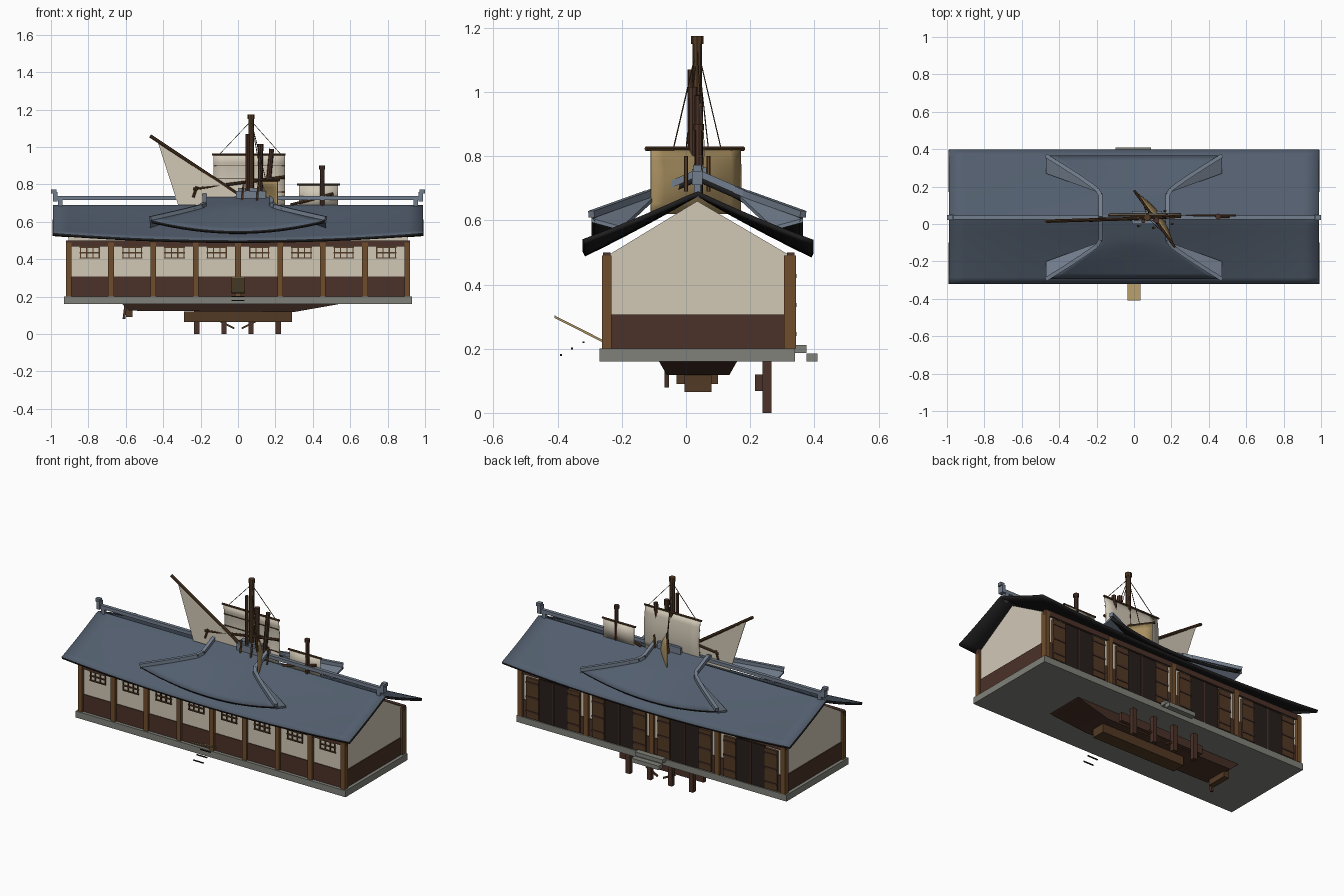
import bpy, bmesh, math
from mathutils import Vector, Matrix

if "Cube" in bpy.data.objects:
    bpy.data.objects.remove(bpy.data.objects["Cube"])


def material(name, r, g, b):
    m = bpy.data.materials.new(name)
    m.use_nodes = True
    m.diffuse_color = (r, g, b, 1)
    m.node_tree.nodes["Principled BSDF"].inputs["Base Color"].default_value = (r, g, b, 1)
    return m


SLATE = material("slate tile", .085, .112, .155)
LINING = material("dark lining", .014, .013, .013)
PLASTER = material("cream plaster", .64, .58, .47)
BOARD = material("red brown board", .07, .032, .021)
POST = material("warm timber", .16, .075, .025)
DARK = material("dark timber", .085, .042, .018)
VOID = material("doorway dark", .02, .013, .011)
STONE = material("grey stone", .22, .22, .195)
TAN = material("tan canvas", .40, .28, .12)
RIDGE = material("ridge tile", .17, .21, .27)
MID = .035  # ridge line in y


def finish(name, bm, *mats):
    me = bpy.data.meshes.new(name)
    bm.to_mesh(me)
    bm.free()
    for m in mats:
        me.materials.append(m)
    ob = bpy.data.objects.new(name, me)
    bpy.context.collection.objects.link(ob)
    return ob


def boxes(name, mat, spans):
    """Axis aligned boxes, each given as x0, x1, y0, y1, z0, z1."""
    bm = bmesh.new()
    for x0, x1, y0, y1, z0, z1 in spans:
        mtx = Matrix.Translation(((x0 + x1) / 2, (y0 + y1) / 2, (z0 + z1) / 2))
        bmesh.ops.create_cube(bm, size=1, matrix=mtx @ Matrix.Diagonal((x1 - x0, y1 - y0, z1 - z0, 1)))
    return finish(name, bm, mat)


def rods(name, mat, segments, sides=8):
    """Straight bars, each given as start, end, radius."""
    bm = bmesh.new()
    for a, b, r in segments:
        a, b = Vector(a), Vector(b)
        mtx = Matrix.Translation((a + b) / 2) @ (b - a).to_track_quat('Z', 'Y').to_matrix().to_4x4()
        if sides == 4:
            mtx = mtx @ Matrix.Rotation(math.pi / 4, 4, 'Z')
        bmesh.ops.create_cone(bm, cap_ends=True, segments=sides, radius1=r, radius2=r,
                              depth=(b - a).length, matrix=mtx)
    return finish(name, bm, mat)


def sheet(name, fn, nu, nv, thick, *mats):
    """Grid surface from fn(u, v), thickened below with the second material."""
    bm = bmesh.new()
    g = [[bm.verts.new(fn(i / nu, j / nv)) for j in range(nv + 1)] for i in range(nu + 1)]
    for i in range(nu):
        for j in range(nv):
            bm.faces.new((g[i][j], g[i + 1][j], g[i + 1][j + 1], g[i][j + 1])).smooth = True
    ob = finish(name, bm, *mats)
    s = ob.modifiers.new("thickness", 'SOLIDIFY')
    s.thickness, s.offset = thick, -1
    s.material_offset = s.material_offset_rim = len(mats) - 1
    return ob


def prism(name, mat, outline, depth):
    """Closed outline extruded along a vector."""
    bm = bmesh.new()
    f = bm.faces.new([bm.verts.new(p) for p in outline])
    r = bmesh.ops.extrude_face_region(bm, geom=[f])
    verts = [v for v in r["geom"] if isinstance(v, bmesh.types.BMVert)]
    bmesh.ops.translate(bm, verts=verts, vec=depth)
    bmesh.ops.recalc_face_normals(bm, faces=bm.faces)
    return finish(name, bm, mat)


# Plinth and hall body
boxes("stone_plinth", STONE, [(-.93, .93, -.27, .34, .16, .2)])
prism("plaster_walls", PLASTER, [(-.905, y, z) for y, z in
      ((-.245, .2), (.325, .2), (.325, .49), (MID, .66), (-.245, .49))], (1.81, 0, 0))
boxes("base_boarding", BOARD, [(-.91, .91, -.25, .33, .2, .307)])

# Posts, wall beams
post_x = [-.905 + i * .22625 for i in range(9)]
boxes("front_posts", POST, [(x - .015, x + .015, -.262, -.232, .2, .49) for x in post_x])
boxes("back_posts", POST, [(x - .015, x + .015, .305, .342, .2, .49) for x in post_x[::2]])
boxes("wall_beams", BOARD, [(-.92, .92, -.258, -.235, .468, .5), (-.92, .92, .315, .338, .468, .5)])

# Lattice windows on the front
bars = []
for a, b in zip(post_x, post_x[1:]):
    c = (a + b) / 2
    bars += [(c - .055, c + .055, -.252, -.244, z, z + .007) for z in (.403, .432, .46)]
    bars += [(c + d - .003, c + d + .003, -.252, -.244, .403, .467) for d in (-.05, -.017, .017, .05)]
boxes("window_lattices", DARK, bars)

# Doorways and folded door leaves on the back
openings, leaves, bands = [], [], []
for c in (-.68, -.226, .226, .68):
    openings.append((c - .1, c + .1, .32, .334, .2, .462))
    for s in (-1, 1):
        lo, hi = sorted((c + s * .1, c + s * .185))
        leaves.append((lo, hi, .325, .34, .205, .455))
        bands += [(lo, hi, .335, .344, z, z + .012) for z in (.24, .33, .42)]
    bands.append((c - .004, c + .004, .325, .337, .2, .462))
boxes("doorways", VOID, openings)
boxes("door_leaves", DARK, leaves)
boxes("door_bands", BOARD, bands)
boxes("back_steps", STONE, [(-.1, .09, .34, .375, .187, .211), (-.1, .09, .375, .41, .16, .185)])


# Main sweeping roof
def main_roof(u, v):
    x, y = -.99 + 1.98 * u, -.322 + .72 * v
    s = abs(y - MID) / .36
    return x, y, .692 - .17 * s + .018 * s * s - .04 * s * (1 - (x / .99) ** 2)


sheet("main_roof", main_roof, 24, 20, .016, SLATE, LINING)

# Ridge pole with upturned ends
rods("ridge_pole", RIDGE, [((-.975, MID, .727), (.975, MID, .727), .015)], 4)
boxes("ridge_ends", RIDGE, [b for s in (-1, 1) for b in (
    (s * .978 - .012, s * .978 + .012, MID - .016, MID + .016, .71, .76),
    (s * .985 - .014, s * .985 + .014, MID - .013, MID + .013, .752, .772))])
boxes("ridge_supports", RIDGE, [(x - .012, x + .012, MID - .01, MID + .01, .67, .72) for x in (-.95, .95)])


# Flared cross roofs on both slopes
def flare(d):
    q = max(0, (d - .135) / .195)
    return .18 + .29 * q ** 1.1, q


def cross_roof(u, v):
    d = .33 * (2 * v - 1)
    w, q = flare(abs(d))
    k = 2 * u - 1
    z = .74 - .44 * min(abs(d), .135) - .13 * q + .06 * q * k * k
    return w * k, MID + d, z


sheet("cross_roof", cross_roof, 16, 22, .018, SLATE, LINING)
hips = []
for sx in (0, 1):
    steps = [Vector(cross_roof(sx, i / 22)) + Vector((0, 0, .008)) for i in range(23)]
    hips += [(a, b, .015) for a, b in zip(steps, steps[1:])]
rods("cross_roof_hips", RIDGE, hips, 4)
for sx in (-1, 1):
    for sy in (-1, 1):
        side = "left" if sx > 0 else "right"
        end = "back" if sy > 0 else "front"
        prism(f"hip_cheek_{end}_{side}", RIDGE,
              [(sx * .47, MID + sy * .33, .606), (sx * .47, MID + sy * .235, .58),
               (sx * .18, MID + sy * .13, .678)], (0, 0, -.012))
boxes("ridge_crown", RIDGE, [(-.01, .15, 0, .07, .72, .765), (0, .14, .015, .055, .765, .78)])

# Masts and spars
rods("main_mast", DARK, [((.07, MID, .66), (.07, MID, 1.165), .015),
                         ((.07, MID, 1.15), (.07, MID, 1.175), .019)])
rods("small_masts", BOARD, [
    ((.05, .015, .68), (.05, .015, 1.07), .011), ((.12, .02, .66), (.12, .02, 1.0), .013),
    ((.12, .02, .98), (.12, .02, 1.015), .016), ((.15, .04, .68), (.18, .04, .99), .013),
    ((.45, .04, .68), (.45, .04, .9), .012), ((.45, .04, .88), (.45, .04, .9), .016)])
rods("spars", DARK, [
    ((-.47, .015, 1.06), (.04, .03, .72), .009), ((-.24, .02, .775), (.25, .04, .84), .008),
    ((-.14, .045, .96), (.255, .045, .96), .006), ((.315, .045, .8), (.545, .045, .8), .006),
    ((0, .18, .823), (.22, -.125, .823), .007), ((.28, .04, .69), (.51, .04, .75), .008),
    ((-.24, .02, .73), (-.22, .02, .79), .008)])
rods("hanging_lines", POST, [((x, y, .69), (x + .01, y, .8), .006) for x, y in
                             ((.02, -.01), (.06, .08), (.1, -.02), (.16, .07), (.2, 0))], 5)
rods("rigging", DARK, [((.07, MID, 1.14), p, .002) for p in
                       ((-.1, .045, .96), (.23, .045, .96), (.15, -.04, .82), (.13, 0, .82),
                        (.08, .07, .82), (.05, .11, .82))], 4)

# Sails
prism("triangular_sail", PLASTER, [(-.43, .018, 1.03), (-.32, .018, .69), (-.15, .018, .69),
                                   (0, .018, .74)], (0, .004, 0))
sheet("batten_sail", lambda u, v: (-.13 + .38 * u, .04 + .015 * math.sin(math.pi * v), .69 + .27 * v),
      6, 6, .003, PLASTER)
rods("sail_battens", DARK, [((-.13, .046, z), (.25, .046, z), .003) for z in (.76, .83, .9)], 4)
sheet("small_sail", lambda u, v: (.325 + .21 * u, .045, .68 + .12 * v), 2, 2, .003, PLASTER)


def square_sail(u, v):
    belly = .03 * math.sin(math.pi * v) * math.sin(math.pi * u)
    return .01 + .2 * u + belly, .17 - .28 * u + belly * .6, .62 + .2 * v


sheet("square_sail", square_sail, 8, 6, .003, TAN)

# Gangplank and ladder rungs in front
prism("gangplank", TAN, [(-.035, -.41, .296), (-.035, -.26, .22), (-.035, -.26, .228),
                         (-.035, -.41, .304)], (.07, 0, 0))
boxes("ladder_rungs", VOID, [(-.035, .035, y - .003, y + .003, z - .003, z + .003)
                             for y, z in ((-.39, .18), (-.355, .2), (-.32, .22))])

# Shallow hull, keel, rudder and piles underneath
bm = bmesh.new()
rims = [[bm.verts.new(p) for p in ((x0, y0, z0), (x1, y0, z1), (x1, y1, z1), (x0, y1, z0))]
        for x0, x1, y0, y1, z0, z1 in ((-.62, .55, -.085, .16, .162, .162), (-.58, .3, -.06, .135, .125, .118))]
bm.faces.new(rims[0])
bm.faces.new(rims[1])
for i in range(4):
    j = (i + 1) % 4
    bm.faces.new((rims[0][i], rims[0][j], rims[1][j], rims[1][i]))
bmesh.ops.recalc_face_normals(bm, faces=bm.faces)
finish("hull", bm, BOARD)
boxes("keel_block", DARK, [(-.29, .29, -.005, .08, .065, .12)])
rods("rudder", BOARD, [((-.6, -.06, .16), (-.61, -.06, .08), .01)], 4)
boxes("rudder_block", DARK, [(-.6, -.565, -.03, .1, .09, .15)])
piles = (-.22, -.075, .07, .215)
boxes("piles", BOARD, [(x - .014, x + .014, .238, .266, 0, .162) for x in piles])
boxes("pile_beam", BOARD, [(-.29, .29, .215, .24, .068, .12)])
rods("pile_braces", DARK, [((s * .1, .25, .07), (s * .02, .25, .03), .007) for s in (-1, 1)], 4)

for ob in bpy.context.collection.objects:
    ob.select_set(ob.type == 'MESH')
    if ob.type == 'MESH':
        bpy.context.view_layer.objects.active = ob
bpy.ops.object.shade_smooth_by_angle(angle=math.radians(30))
